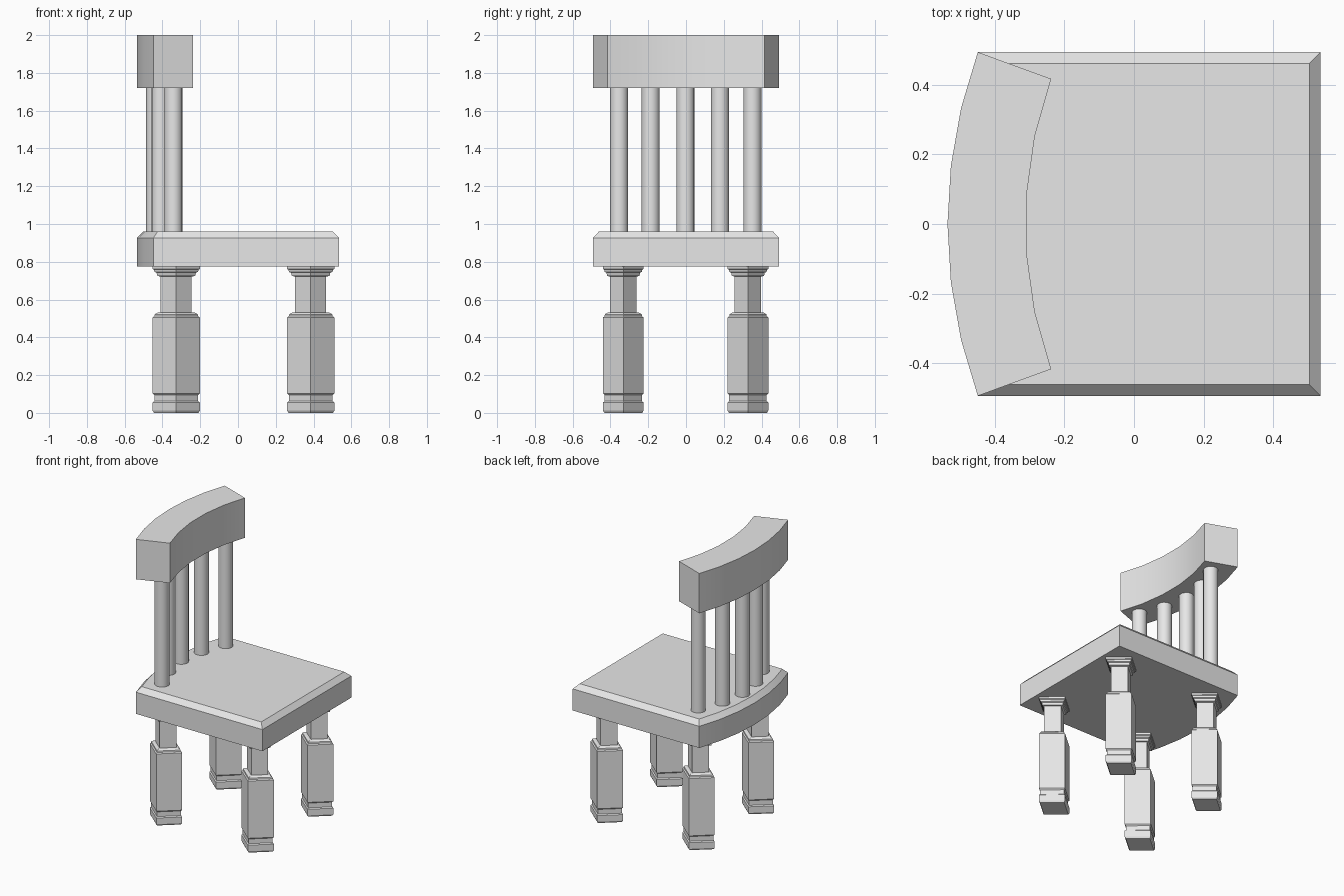
import bpy
from math import asin, cos, sin, tau, radians

if "Cube" in bpy.data.objects:
    bpy.data.objects.remove(bpy.data.objects["Cube"])

grey = bpy.data.materials.new("plain_grey")
grey.use_nodes = True
grey.diffuse_color = (0.8, 0.8, 0.8, 1)
grey.node_tree.nodes["Principled BSDF"].inputs["Base Color"].default_value = (0.8, 0.8, 0.8, 1)


def loft(name, rings, smooth=False):
    """Skin matching counter-clockwise rings from bottom to top, with end caps."""
    n = len(rings[0])
    verts = [v for ring in rings for v in ring]
    faces = [tuple(reversed(range(n))), tuple(range(len(verts) - n, len(verts)))]
    for r in range(len(rings) - 1):
        for i in range(n):
            j = (i + 1) % n
            faces.append((r * n + i, r * n + j, (r + 1) * n + j, (r + 1) * n + i))
    mesh = bpy.data.meshes.new(name)
    mesh.from_pydata(verts, [], faces)
    mesh.materials.append(grey)
    obj = bpy.data.objects.new(name, mesh)
    bpy.context.collection.objects.link(obj)
    if smooth:
        bpy.ops.object.select_all(action="DESELECT")
        obj.select_set(True)
        bpy.context.view_layer.objects.active = obj
        bpy.ops.object.shade_smooth_by_angle(angle=radians(30))
    return obj


def ring(x, y, z, rx, ry, sides):
    return [(x + rx * cos(tau * i / sides), y + ry * sin(tau * i / sides), z)
            for i in range(sides)]


# The curved back of the seat and the headrest share one arc centre
CENTRE, RADIUS, HALF = 0.905, 1.44, 0.493


def arc(radius, half_angle, segments):
    """Points along the back curve, from +y to -y."""
    angles = [half_angle * (1 - 2 * i / segments) for i in range(segments + 1)]
    return [(CENTRE - radius * cos(a), radius * sin(a)) for a in angles]


def at_height(outline, z):
    return [(x, y, z) for x, y in outline]


# Seat: curved back edge and chamfered top rim
def seat_outline(inset):
    radius, half = RADIUS - inset, HALF - inset
    front = 0.535 - inset
    return arc(radius, asin(half / radius), 6) + [(front, -half), (front, half)]


loft("seat", [at_height(seat_outline(0), 0.775),
              at_height(seat_outline(0), 0.927),
              at_height(seat_outline(0.032), 0.96)], smooth=True)

# Headrest: thick curved block
sweep = asin(HALF / RADIUS)
headrest = arc(RADIUS, sweep, 6) + arc(1.216, sweep, 5)[::-1]
loft("headrest", [at_height(headrest, 1.72), at_height(headrest, 2.0)], smooth=True)

# Spindles between seat and headrest
for i, (x, y) in enumerate([(-0.342, -0.354), (-0.41, -0.187), (-0.438, -0.003),
                            (-0.41, 0.18), (-0.342, 0.352)]):
    loft(f"spindle_{i + 1}", [ring(x, y, z, 0.048, 0.048, 16) for z in (0.95, 1.73)],
         smooth=True)

# Legs: four-sided turned posts set corner-on; profile is (height, radius)
profile = [(0, 0.117), (0.012, 0.126), (0.055, 0.126), (0.062, 0.116), (0.095, 0.116),
           (0.103, 0.126), (0.505, 0.126), (0.512, 0.116), (0.522, 0.114), (0.53, 0.1),
           (0.532, 0.082), (0.722, 0.082), (0.725, 0.1), (0.742, 0.104),
           (0.746, 0.115), (0.758, 0.118), (0.762, 0.126), (0.778, 0.126)]
for x, end in ((0.385, "left"), (-0.327, "right")):
    for y, side in ((-0.332, "front"), (0.328, "back")):
        loft(f"{side}_{end}_leg", [ring(x, y, z, r, r * 0.855, 4) for z, r in profile])
